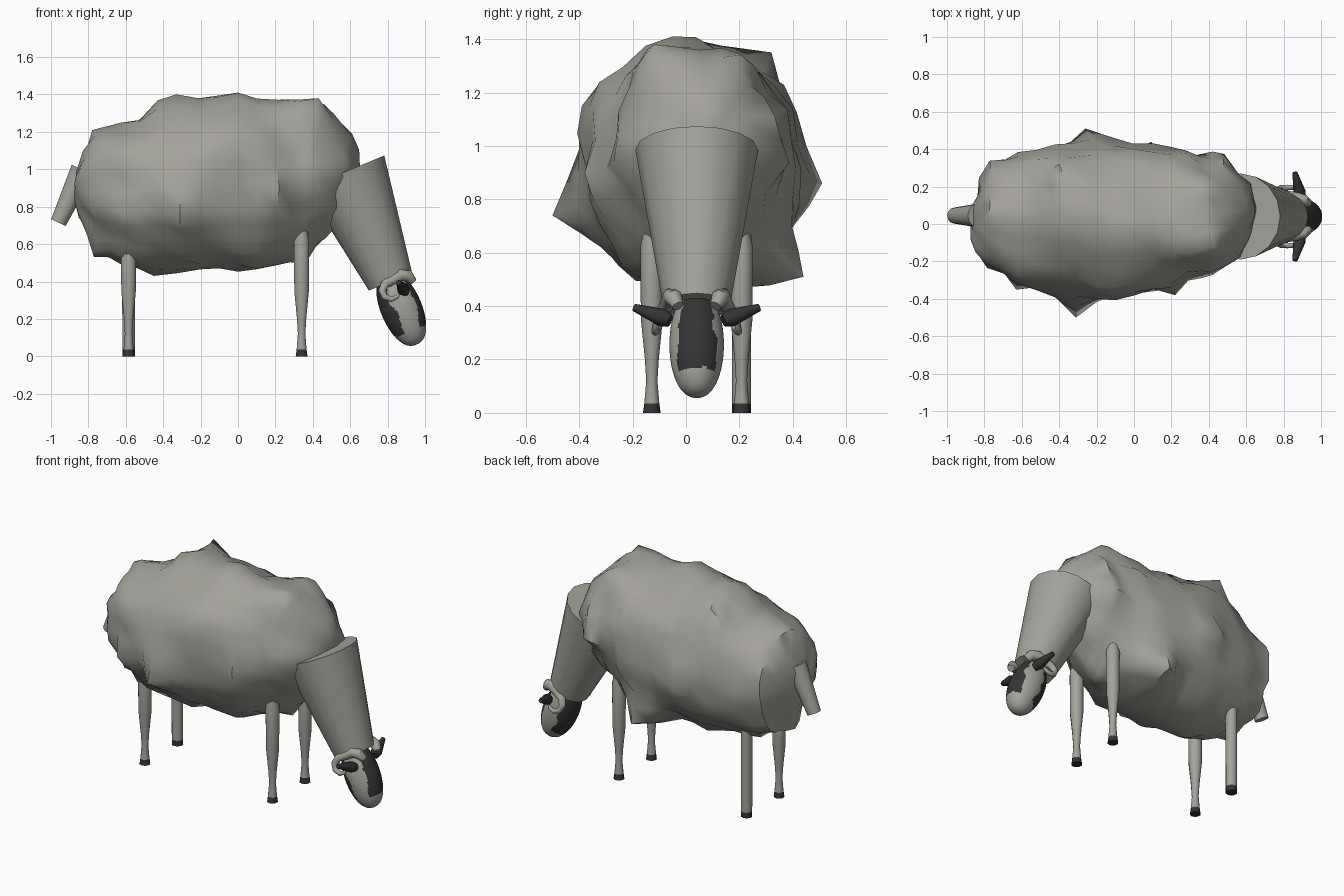
import bpy, bmesh, math
from mathutils import Vector, noise

if "Cube" in bpy.data.objects:
    bpy.data.objects.remove(bpy.data.objects["Cube"])

CY = 0.04  # symmetry plane of head and legs


def material(name, rgb):
    m = bpy.data.materials.new(name)
    m.diffuse_color = (*rgb, 1)
    m.use_nodes = True
    m.node_tree.nodes["Principled BSDF"].inputs["Base Color"].default_value = m.diffuse_color
    return m


WOOL = material("wool_grey", (0.37, 0.36, 0.325))
DARK = material("charcoal", (0.034, 0.034, 0.035))


def loft(name, rings, mats, rule=None, angle=40, shape=None):
    """Skin closed rings of points, cap both ends, colour faces by rule."""
    bm = bmesh.new()
    vr = [[bm.verts.new(p) for p in r] for r in rings]
    n = len(vr[0])
    for a, b in zip(vr, vr[1:]):
        for i in range(n):
            j = (i + 1) % n
            bm.faces.new((a[i], a[j], b[j], b[i]))
    bm.faces.new(vr[0])
    bm.faces.new(vr[-1])
    if shape:
        shape(bm)
    bmesh.ops.recalc_face_normals(bm, faces=bm.faces[:])
    for f in bm.faces:
        f.smooth = True
        if rule and rule(f.calc_center_median()):
            f.material_index = 1
    me = bpy.data.meshes.new(name)
    bm.to_mesh(me)
    bm.free()
    for m in mats:
        me.materials.append(m)
    me.set_sharp_from_angle(angle=math.radians(angle))
    ob = bpy.data.objects.new(name, me)
    bpy.context.collection.objects.link(ob)
    return ob


def tube(name, path, radii, sides, mats, rule=None, angle=40):
    """Round tube of changing radius along a path."""
    pts = [Vector(p) for p in path]
    rings = []
    for k, p in enumerate(pts):
        d = (pts[min(k + 1, len(pts) - 1)] - pts[max(k - 1, 0)]).normalized()
        ref = Vector((0, 0, 1)) if abs(d.y) > 0.7 else Vector((0, 1, 0))
        u = (ref - d * ref.dot(d)).normalized()
        v = d.cross(u)
        rings.append([p + radii[k] * (u * math.cos(t) + v * math.sin(t))
                      for t in (2 * math.pi * i / sides for i in range(sides))])
    return loft(name, rings, mats, rule, angle)


# Fleece: x, y min, y max, z min, z max of each section
SECTIONS = [(-0.88, 0.00, 0.06, 0.84, 0.90), (-0.86, -0.09, 0.14, 0.74, 0.99),
            (-0.82, -0.15, 0.23, 0.66, 1.09),
            (-0.77, -0.22, 0.32, 0.57, 1.18), (-0.62, -0.33, 0.38, 0.52, 1.23),
            (-0.42, -0.36, 0.41, 0.49, 1.31), (-0.20, -0.39, 0.43, 0.48, 1.34),
            (0.00, -0.37, 0.42, 0.47, 1.36), (0.20, -0.35, 0.40, 0.49, 1.34),
            (0.36, -0.27, 0.37, 0.53, 1.33), (0.47, -0.23, 0.34, 0.62, 1.26),
            (0.56, -0.17, 0.28, 0.73, 1.19), (0.62, -0.10, 0.22, 0.84, 1.10),
            (0.65, 0.00, 0.12, 0.93, 1.02)]
# Tufts pulled out of the fleece
TUFTS = [(-0.26, 0.51, 0.86), (-0.31, -0.50, 0.74), (0, -0.05, 1.41), (-0.33, 0.02, 1.40),
         (-0.40, 0.32, 1.35), (0.43, -0.12, 1.38), (0.42, 0.20, 1.34), (-0.45, -0.02, 0.43),
         (-0.77, -0.03, 0.53), (0.09, 0.44, 0.51), (0.22, -0.38, 0.9), (0.61, 0.08, 1.19),
         (-0.77, 0.34, 0.97), (-0.1, -0.39, 1.15), (-0.77, -0.14, 1.13), (-0.77, 0.1, 1.2)]


def fleece_rings(sides=28):
    rows = []
    for a, b in zip(SECTIONS, SECTIONS[1:]):
        steps = 1 if b[0] - a[0] < 0.1 else 2
        rows += [[p + (q - p) * s / steps for p, q in zip(a, b)] for s in range(steps)]
    rows.append(SECTIONS[-1])
    rings = []
    for x, y0, y1, z0, z1 in rows:
        ring = []
        for i in range(sides):
            t = 2 * math.pi * i / sides
            c, s = [math.copysign(abs(w) ** 0.88, w) for w in (math.cos(t), math.sin(t))]
            # narrow the chest between the front legs
            pinch = 1 - 0.42 * max(0, -s) * min(1, max(0, (x - 0.1) / 0.2))
            ring.append(Vector((x, (y0 + y1) / 2 + (y1 - y0) / 2 * c * pinch,
                                (z0 + z1) / 2 + (z1 - z0) / 2 * s)))
        rings.append(ring)
    return rings


def fluff(bm):
    for v in bm.verts:
        out = (v.co - Vector((max(-0.5, min(0.35, v.co.x)), 0.02, 0.9))).normalized()
        v.co += out * (0.04 * noise.noise(v.co * 5.5) + 0.035 * noise.noise(v.co * 9))
    for p in map(Vector, TUFTS):
        o = min((v.co for v in bm.verts), key=lambda q: (q - p).length).copy()
        for v in bm.verts:
            v.co += (p - o) * math.exp(-((v.co - o).length / 0.13) ** 2)


loft("fleece", fleece_rings(), [WOOL], angle=50, shape=fluff)

# Neck and tail
tube("neck", [(0.57, CY, 0.985), (0.815, CY, 0.40)], [0.23, 0.125], 16, [WOOL])
tube("tail", [(-0.83, 0.045, 0.997), (-0.96, 0.045, 0.715)], [0.065, 0.043], 12, [WOOL])

# Head: ellipsoid with dark forehead and throat patches
AXIS, FACE = Vector((0.39, 0, -0.92)), Vector((0.92, 0, 0.39))
HEAD = Vector((0.873, CY, 0.256))


def head_dark(p):
    d = p - HEAD
    t = d.dot(AXIS) / 0.21
    phi = abs(math.degrees(math.atan2(d.y, d.dot(FACE))))
    wob = 14 * noise.noise(p * 16)
    # the blaze is narrowest at mid face and widens towards the muzzle
    blaze = 40 + 22 * max(0, t - 0.1)
    return t < 0.62 + wob / 150 and (phi < blaze + wob or phi > 112 + wob)


rings = []
for k in range(1, 60):
    a = math.pi * k / 60
    r = math.sin(a) ** 0.85
    rings.append([HEAD - AXIS * 0.21 * math.cos(a) + FACE * 0.11 * r * math.cos(t)
                  + Vector((0, 0.102 * r * math.sin(t), 0))
                  for t in (2 * math.pi * i / 80 for i in range(80))])
loft("head", rings, [WOOL, DARK], head_dark)

# Ears and curled horns on both sides
HORN = [(0.935, 0.07, 0.40), (0.91, 0.085, 0.43), (0.87, 0.095, 0.435), (0.82, 0.11, 0.405),
        (0.785, 0.125, 0.385), (0.77, 0.14, 0.35), (0.785, 0.15, 0.317), (0.82, 0.155, 0.305),
        (0.85, 0.155, 0.318), (0.86, 0.15, 0.335)]
HORN_R = [0.022, 0.033, 0.034, 0.028, 0.024, 0.021, 0.018, 0.015, 0.012, 0.008]
for side, s in (("right", -1), ("left", 1)):
    tube(side + "_ear", [(0.895, CY + s * 0.10, 0.345), (0.885, CY + s * 0.13, 0.357),
                         (0.86, CY + s * 0.235, 0.395)], [0.024, 0.034, 0.014], 10, [DARK])
    tube(side + "_horn", [(x, CY + s * y, z) for x, y, z in HORN], HORN_R, 10, [WOOL])

# Legs with dark hooves; the left rear one is a straight post
SHAPED = [(0, 0.033), (0.036, 0.028), (0.12, 0.021), (0.20, 0.026), (0.35, 0.041),
          (0.62, 0.043), (0.70, 0.028)]
STRAIGHT = [(0, 0.035), (0.036, 0.035), (0.35, 0.036), (0.65, 0.036)]
for name, x, y, prof in (("front_right_leg", 0.34, -0.128, SHAPED),
                         ("front_left_leg", 0.34, 0.208, SHAPED),
                         ("rear_right_leg", -0.585, -0.128, SHAPED),
                         ("rear_left_leg", -0.585, 0.208, STRAIGHT)):
    tube(name, [(x, y, z) for z, r in prof], [r for z, r in prof], 10,
         [WOOL, DARK], lambda p: p.z < 0.036)
